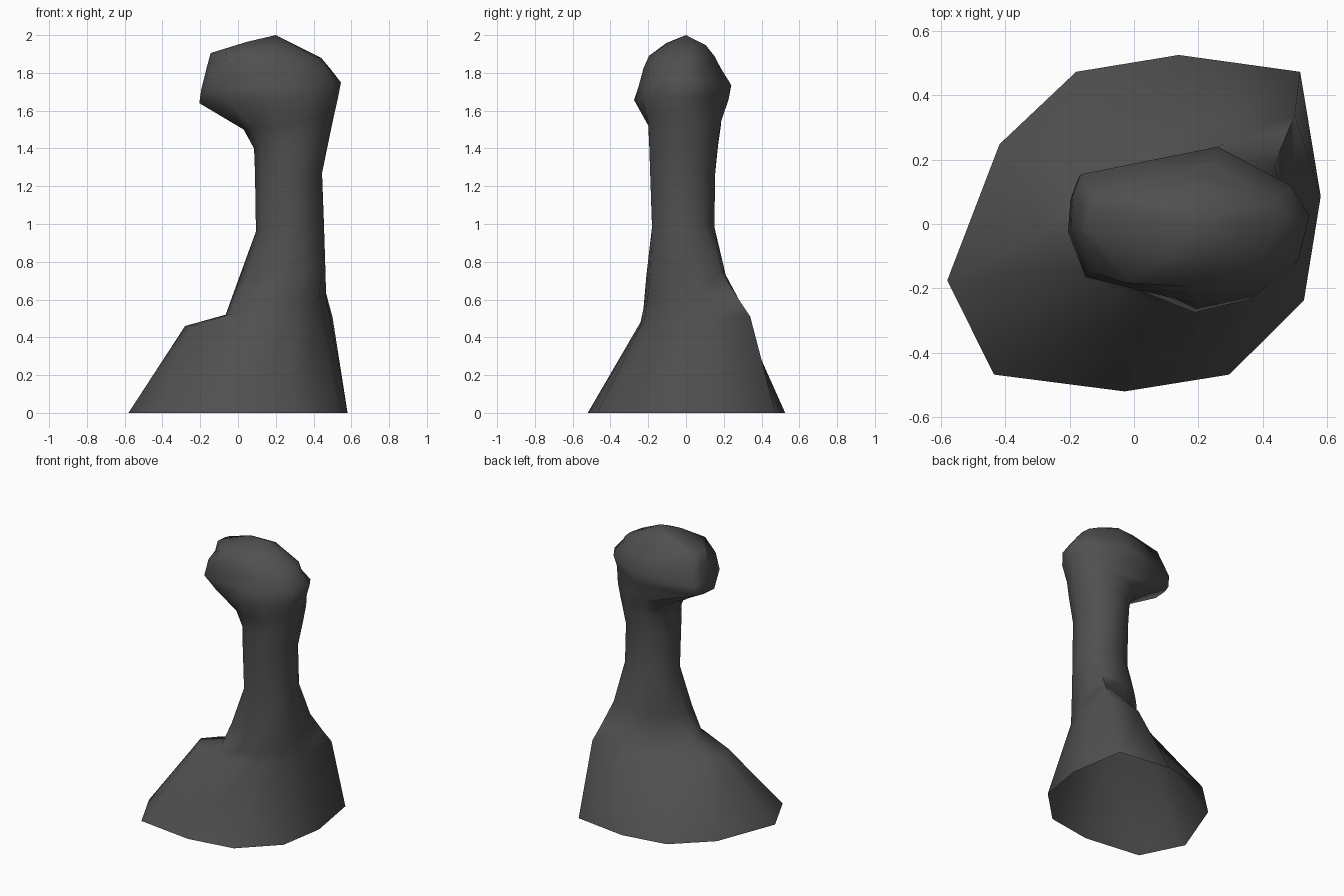
import bpy, bmesh, math

if "Cube" in bpy.data.objects:
    bpy.data.objects.remove(bpy.data.objects["Cube"], do_unlink=True)

# Dark stone material
stone = bpy.data.materials.new("dark_stone")
stone.use_nodes = True
tone = (0.08, 0.08, 0.08, 1)
stone.diffuse_color = tone
stone.node_tree.nodes["Principled BSDF"].inputs["Base Color"].default_value = tone

# Ten-sided cross-section outlines, counter-clockwise from the -x side
SIDES = 10
foot = [(-1, -.34), (-.75, -.9), (-.05, -1), (.51, -.9), (.91, -.46),
        (1, .16), (.89, .9), (.24, 1), (-.31, .9), (-.72, .47)]
shoulder = [(-1, -.24), (-.88, -.66), (-.15, -1), (.44, -.93), (.82, -.59),
            (.97, -.03), (1, 1), (.28, .88), (-.23, .41), (-.8, 0)]
head = [(-1, 0), (-.88, -.65), (.07, -1), (.55, -.83), (.91, -.42),
        (1, .13), (.85, .5), (.23, 1), (-.92, .65), (-.98, .4)]
neck = [(-math.cos(math.tau * i / SIDES), -math.sin(math.tau * i / SIDES) * 1.05)
        for i in range(SIDES)]
# The collar is round in front and keeps the foot's rear corner
collar = neck[:2] + foot[2:]
# The head's front corner is cut back at the jaw and at the brow
jaw = [head[0], (-.6, -.6)] + head[2:]
brow = [head[0], (-.58, -.93)] + head[2:6] + [(.98, .5)] + head[7:]


def add_ring(bm, outline, low, high, x0, x1, y0, y1):
    """Fit an outline to a box; height runs from low at x0 to high at x1."""
    ring = []
    for u, v in outline:
        s, t = (u + 1) / 2, (v + 1) / 2
        ring.append(bm.verts.new((x0 + (x1 - x0) * s, y0 + (y1 - y0) * t,
                                  low + (high - low) * s)))
    return ring


# Sections from the spreading foot, over the shoulder, up the neck to the head
sections = [
    (foot, 0, 0, -.58, .58, -.52, .525),
    (shoulder, .46, .51, -.28, .5, -.24, .34),
    (shoulder, .52, .6, -.065, .475, -.225, .28),
    (collar, .7, .75, 0, .463, -.21, .21),
    (neck, .96, 1, .095, .455, -.18, .15),
    (neck, 1.27, 1.27, .09, .445, -.19, .155),
    (neck, 1.4, 1.45, .085, .482, -.195, .17),
    (neck, 1.5, 1.56, .03, .505, -.2, .185),
    (jaw, 1.64, 1.67, -.205, .53, -.275, .225),
    (head, 1.71, 1.75, -.195, .545, -.25, .24),
    (head, 1.83, 1.82, -.165, .49, -.225, .185),
    (brow, 1.905, 1.88, -.145, .44, -.195, .15),
    (brow, 1.965, 1.935, .05, .33, -.11, .105),
]

bm = bmesh.new()
rings = [add_ring(bm, *section) for section in sections]
for lower, upper in zip(rings, rings[1:]):
    for i in range(SIDES):
        j = (i + 1) % SIDES
        bm.faces.new((lower[i], lower[j], upper[j], upper[i]))

# Crown; the underside stays open
crown = bm.verts.new((.2, 0, 2))
for i in range(SIDES):
    bm.faces.new((rings[-1][i], rings[-1][(i + 1) % SIDES], crown))

mesh = bpy.data.meshes.new("rock_pillar")
bm.to_mesh(mesh)
bm.free()
mesh.materials.append(stone)
pillar = bpy.data.objects.new("rock_pillar", mesh)
bpy.context.collection.objects.link(pillar)
bpy.context.view_layer.objects.active = pillar
pillar.select_set(True)
bpy.ops.object.shade_smooth_by_angle(angle=math.radians(85))
